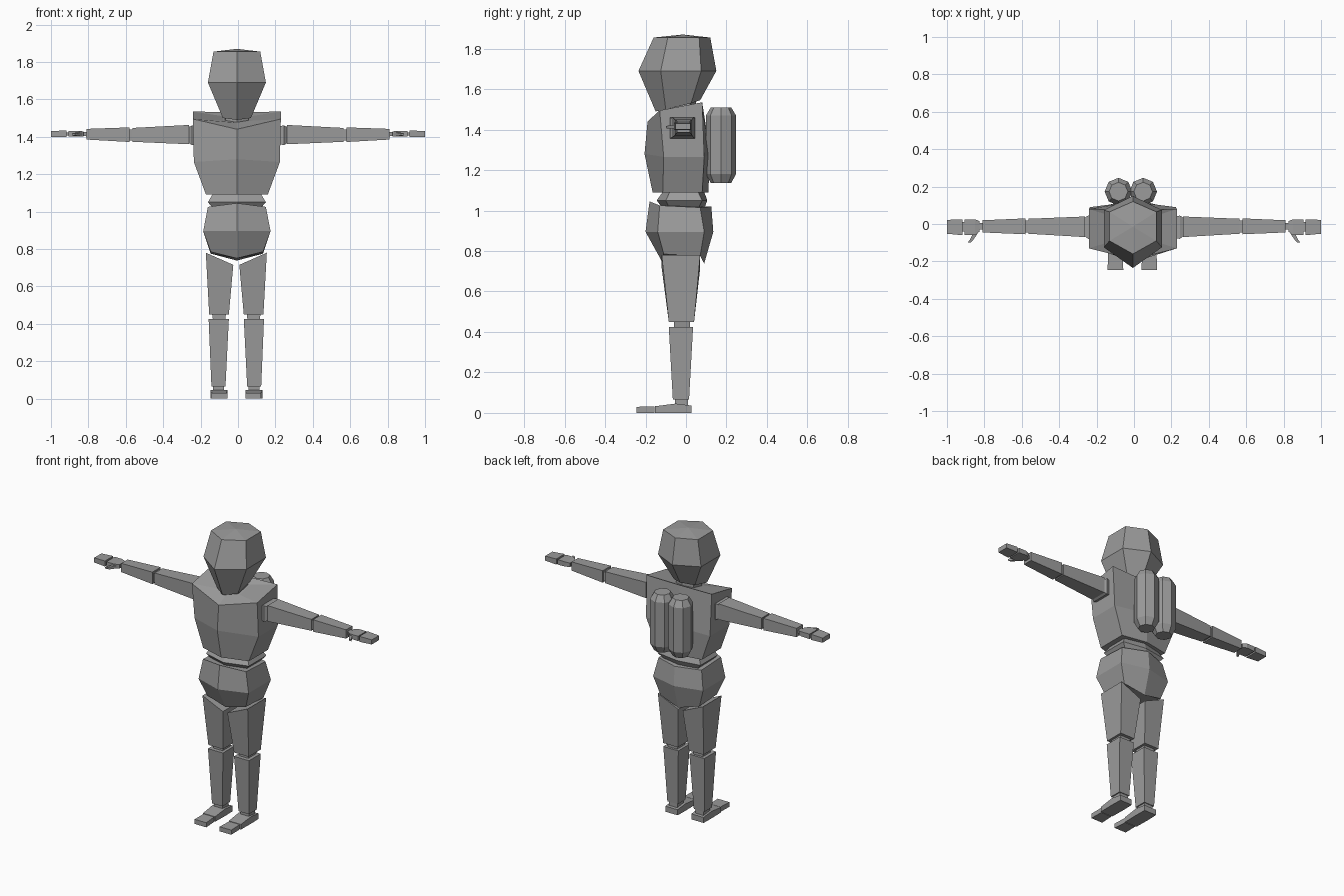
import bpy, bmesh, math

# One grey for the whole figure
grey = bpy.data.materials.new("plain grey")
grey.diffuse_color = (0.33, 0.33, 0.33, 1)


def loft(name, rings, apex=None):
    """Skin equal-length rings; close the ends with faces or a fan to apex."""
    bm = bmesh.new()
    rows = [[bm.verts.new(p) for p in r] for r in rings]
    n = len(rows[0])
    for a, b in zip(rows, rows[1:]):
        for i in range(n):
            j = (i + 1) % n
            bm.faces.new((a[i], a[j], b[j], b[i]))
    bm.faces.new(rows[0][::-1])
    if apex:
        tip = bm.verts.new(apex)
        for i in range(n):
            bm.faces.new((rows[-1][i], rows[-1][(i + 1) % n], tip))
    else:
        bm.faces.new(rows[-1])
    bmesh.ops.recalc_face_normals(bm, faces=bm.faces)
    me = bpy.data.meshes.new(name)
    bm.to_mesh(me)
    bm.free()
    me.materials.append(grey)
    ob = bpy.data.objects.new(name, me)
    bpy.context.collection.objects.link(ob)
    return ob


def hexa(w, ys, zs, cx=-0.006):
    """Six-sided ring: ys and zs run front, side front, side back, back."""
    if not isinstance(zs, tuple):
        zs = (zs,) * 4
    order = [(0, 0), (1, 1), (1, 2), (0, 3), (-1, 2), (-1, 1)]
    return [(cx + s * w, ys[k], zs[k]) for s, k in order]


def rect_z(x0, x1, y0, y1, z_in, z_out=None):
    """Level rectangle, optionally sloping from inner to outer side."""
    z_out = z_in if z_out is None else z_out
    return [(x0, y0, z_in), (x1, y0, z_out), (x1, y1, z_out), (x0, y1, z_in)]


def rect_x(x, y0, y1, z0, z1):
    return [(x, y0, z0), (x, y1, z0), (x, y1, z1), (x, y0, z1)]


def rect_y(y, x0, x1, z0, z1):
    return [(x0, y, z0), (x1, y, z0), (x1, y, z1), (x0, y, z1)]


def pair(name, rings, cx=0.0):
    """Build a part on both sides of the body."""
    for side, s in (("right", 1), ("left", -1)):
        loft(side + "_" + name, [[(cx + s * x, y, z) for x, y, z in r] for r in rings])


# Head and neck
loft("head", [
    hexa(0.075, (-0.15, -0.10, 0.025, 0.07), (1.49, 1.50, 1.53, 1.545)),
    hexa(0.155, (-0.235, -0.125, 0.075, 0.15), 1.69),
    hexa(0.125, (-0.16, -0.09, 0.065, 0.12), 1.855),
], apex=(-0.006, -0.015, 1.87))
loft("neck", [
    hexa(0.065, (-0.11, -0.07, 0.02, 0.05), (1.45, 1.46, 1.49, 1.50)),
    hexa(0.06, (-0.11, -0.07, 0.02, 0.05), (1.50, 1.51, 1.54, 1.55)),
])

# Chest, waist and hips
loft("chest", [
    hexa(0.165, (-0.165, -0.115, 0.08, 0.11), 1.09),
    hexa(0.23, (-0.205, -0.11, 0.09, 0.12), (1.28, 1.265, 1.265, 1.28)),
    hexa(0.235, (-0.19, -0.13, 0.08, 0.075), (1.44, 1.495, 1.535, 1.53)),
    hexa(0.075, (-0.12, -0.08, 0.03, 0.055), (1.475, 1.485, 1.51, 1.52)),
])
loft("waist", [
    hexa(0.12, (-0.115, -0.08, 0.06, 0.09), 1.01),
    hexa(0.155, (-0.145, -0.10, 0.08, 0.105), 1.05),
    hexa(0.13, (-0.115, -0.08, 0.06, 0.09), 1.092),
])
loft("hips", [
    hexa(0.14, (-0.12, -0.11, 0.07, 0.09), (0.75, 0.785, 0.775, 0.738)),
    hexa(0.18, (-0.20, -0.14, 0.09, 0.135), 0.895),
    hexa(0.155, (-0.18, -0.13, 0.07, 0.125), (1.045, 1.025, 1.015, 1.02)),
])

# Legs
LEG = -0.009
pair("thigh", [rect_z(0.04, 0.145, -0.085, 0.04, 0.45),
               rect_z(0.016, 0.163, -0.12, 0.07, 0.715, 0.78)], LEG)
pair("knee", [rect_z(0.06, 0.125, -0.06, 0.02, 0.42),
              rect_z(0.055, 0.13, -0.06, 0.02, 0.455)], LEG)
pair("shin", [rect_z(0.058, 0.133, -0.065, 0.015, 0.065),
              rect_z(0.04, 0.148, -0.085, 0.035, 0.425)], LEG)
pair("ankle", [rect_z(0.065, 0.125, -0.055, 0.01, 0.035),
               rect_z(0.065, 0.125, -0.055, 0.01, 0.068)], LEG)
pair("foot", [rect_y(-0.152, 0.05, 0.137, 0, 0.033),
              rect_y(-0.05, 0.048, 0.139, 0, 0.046),
              rect_y(0.028, 0.05, 0.137, 0, 0.036)], LEG)
pair("toes", [rect_y(-0.245, 0.048, 0.132, 0, 0.03),
              rect_y(-0.156, 0.054, 0.130, 0, 0.032)], LEG)

# Arms
pair("shoulder", [rect_x(0.20, -0.07, 0.035, 1.365, 1.455),
                  rect_x(0.245, -0.08, 0.045, 1.355, 1.46),
                  rect_x(0.27, -0.06, 0.03, 1.37, 1.45)])
pair("upper_arm", [rect_x(0.262, -0.07, 0.04, 1.36, 1.463),
                   rect_x(0.565, -0.052, 0.028, 1.373, 1.447)])
pair("elbow", [rect_x(0.56, -0.045, 0.02, 1.38, 1.44),
               rect_x(0.585, -0.045, 0.02, 1.38, 1.44)])
pair("forearm", [rect_x(0.579, -0.055, 0.03, 1.372, 1.45),
                 rect_x(0.81, -0.045, 0.02, 1.385, 1.442)])
pair("wrist", [rect_x(0.805, -0.03, 0.005, 1.402, 1.425),
               rect_x(0.84, -0.03, 0.005, 1.405, 1.425)])

# Hands
pair("palm", [rect_x(0.825, -0.04, 0.015, 1.402, 1.428),
              rect_x(0.85, -0.06, 0.025, 1.402, 1.432),
              rect_x(0.907, -0.06, 0.025, 1.40, 1.432)])
pair("knuckle", [rect_x(0.90, -0.04, 0.01, 1.408, 1.424),
                 rect_x(0.925, -0.04, 0.01, 1.408, 1.424)])
pair("fingers", [rect_x(0.917, -0.06, 0.025, 1.398, 1.434),
                 rect_x(1.0, -0.052, 0.022, 1.40, 1.43)])
pair("thumb", [rect_y(-0.05, 0.835, 0.86, 1.405, 1.423),
               rect_y(-0.085, 0.86, 0.878, 1.405, 1.42),
               rect_y(-0.098, 0.872, 0.888, 1.407, 1.418)])

# Twin back tanks: eight-sided capsules
TANK = ((0.05, 1.135), (0.074, 1.18), (0.074, 1.47), (0.05, 1.51))
for side, cx in (("right", 0.049), ("left", -0.083)):
    loft(side + "_tank", [
        [(cx + r * math.cos(k * math.pi / 4), 0.173 + r * math.sin(k * math.pi / 4), z)
         for k in range(8)] for r, z in TANK])
